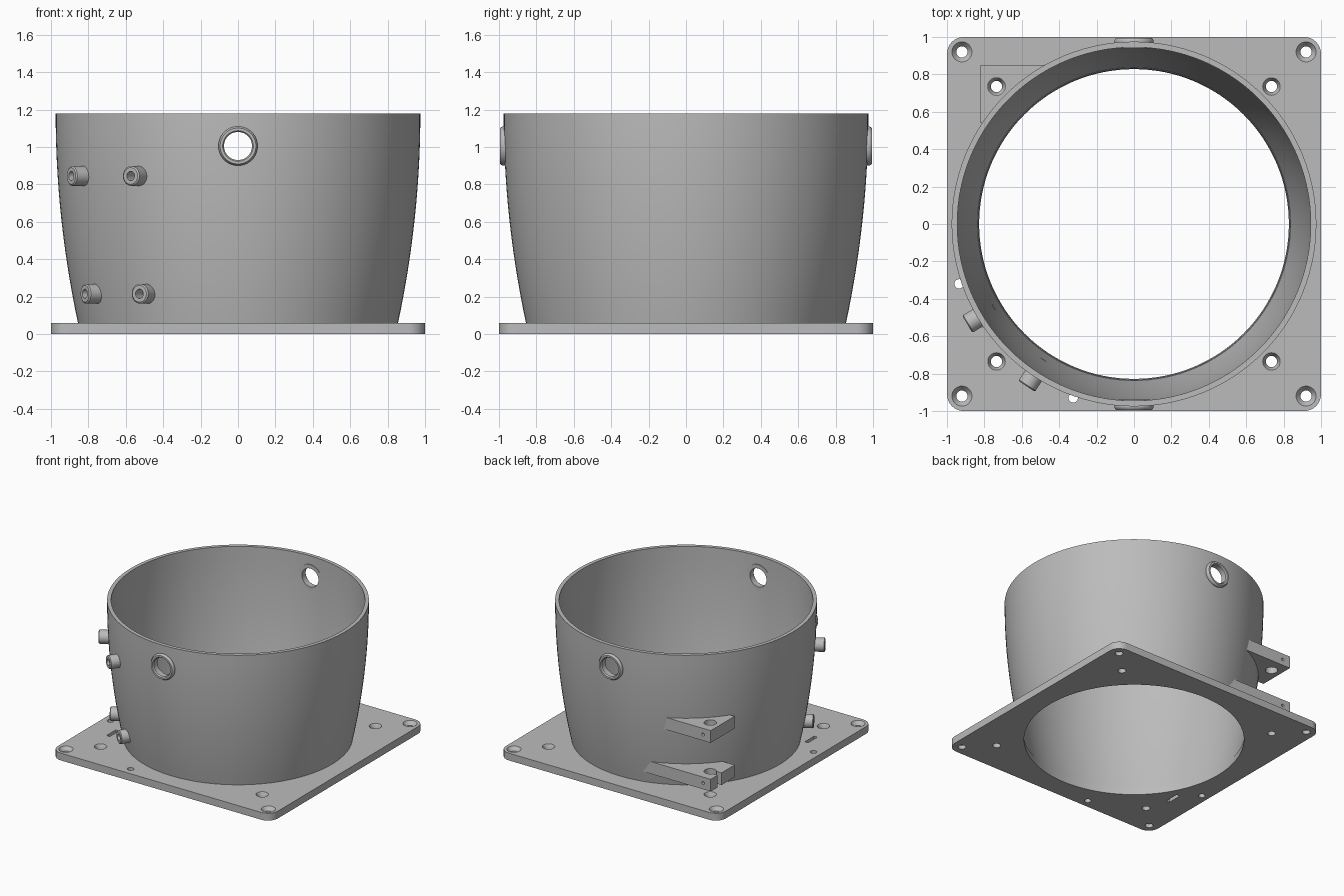
import bpy, bmesh, math
from mathutils import Matrix, Vector

old = bpy.data.objects.get("Cube")
if old:
    bpy.data.objects.remove(old, do_unlink=True)

grey = bpy.data.materials.new("light grey")
grey.use_nodes = True
GREY = (0.5, 0.5, 0.5, 1)
grey.diffuse_color = GREY
grey.node_tree.nodes["Principled BSDF"].inputs["Base Color"].default_value = GREY


def make(name, bm, matrix=Matrix()):
    bmesh.ops.transform(bm, matrix=matrix, verts=bm.verts)
    bmesh.ops.recalc_face_normals(bm, faces=bm.faces)
    mesh = bpy.data.meshes.new(name)
    bm.to_mesh(mesh)
    bm.free()
    mesh.materials.append(grey)
    obj = bpy.data.objects.new(name, mesh)
    bpy.context.collection.objects.link(obj)
    return obj


def lathe(name, profile, matrix=Matrix(), steps=48):
    """Revolve a closed (radius, height) profile about z."""
    bm = bmesh.new()
    rings = []
    for i in range(steps):
        a = math.tau * i / steps
        rings.append([bm.verts.new((r * math.cos(a), r * math.sin(a), z)) for r, z in profile])
    n = len(profile)
    for i in range(steps):
        p, q = rings[i], rings[(i + 1) % steps]
        for j in range(n):
            k = (j + 1) % n
            bm.faces.new((p[j], q[j], q[k], p[k]))
    return make(name, bm, matrix)


def rod(r1, r2, depth, matrix, steps=32):
    bm = bmesh.new()
    bmesh.ops.create_cone(bm, cap_ends=True, segments=steps, radius1=r1, radius2=r2, depth=depth)
    return make("cutter", bm, matrix)


def box(name, x0, x1, y0, y1, z0, z1):
    bm = bmesh.new()
    bmesh.ops.create_cube(bm, size=1)
    size = Matrix.Diagonal((x1 - x0, y1 - y0, z1 - z0, 1))
    return make(name, bm, Matrix.Translation(((x0 + x1) / 2, (y0 + y1) / 2, (z0 + z1) / 2)) @ size)


def cut(obj, cutters):
    """Subtract cutters, bake the result and remove the cutters."""
    for c in cutters:
        c.hide_render = True
        mod = obj.modifiers.new("cut", 'BOOLEAN')
        mod.operation, mod.solver, mod.object = 'DIFFERENCE', 'EXACT', c
    bpy.context.view_layer.update()
    mesh = bpy.data.meshes.new_from_object(obj.evaluated_get(bpy.context.evaluated_depsgraph_get()))
    obj.modifiers.clear()
    obj.data = mesh
    for c in cutters:
        bpy.data.objects.remove(c, do_unlink=True)


def at(x, y, z):
    return Matrix.Translation((x, y, z))


ALONG_Y = Matrix.Rotation(math.pi / 2, 4, 'X')
HEIGHT, BASE = 1.18, 0.06
parts = []


def outer_radius(z):
    return 0.975 - 0.119 * ((HEIGHT - z) / (HEIGHT - BASE)) ** 2


def inner_radius(z):
    return 0.945 - 0.12 * ((HEIGHT - z) / HEIGHT) ** 2


# Base plate: rounded square with a large opening
bm = bmesh.new()
bmesh.ops.create_cube(bm, size=1)
bmesh.ops.scale(bm, vec=(2, 2, BASE), verts=bm.verts)
upright = [e for e in bm.edges if abs(e.verts[0].co.z - e.verts[1].co.z) > 0.01]
bmesh.ops.bevel(bm, geom=upright, offset=0.09, segments=8, profile=0.5, affect='EDGES')
plate = make("base_plate", bm, at(0, 0, BASE / 2))
cutters = [rod(0.826, 0.836, 0.1, at(0, 0, 0.03), 128)]
for sx in (-1, 1):
    for sy in (-1, 1):
        for d, wide, narrow in ((0.92, 0.055, 0.03), (0.735, 0.048, 0.03)):
            cutters.append(rod(narrow, narrow, 0.2, at(sx * d, sy * d, 0.03)))
            cutters.append(rod(narrow, wide, 0.032, at(sx * d, sy * d, 0.046)))
for x, y in ((-0.935, -0.32), (-0.325, -0.93)):
    cutters.append(rod(0.025, 0.025, 0.2, at(x, y, 0.03)))
cutters.append(box("cutter", -0.81, -0.78, -0.55, -0.43, -0.1, 0.2))
cut(plate, cutters)
parts.append(plate)

# Tub wall: flared shell with two port holes
levels = 14
zs = [BASE - 0.01 + (HEIGHT - BASE + 0.01) * i / levels for i in range(levels + 1)]
profile = [(outer_radius(z), z) for z in zs] + [(inner_radius(z), z) for z in reversed(zs)]
tub = lathe("tub_wall", profile, steps=128)
PORT_Z = 1.005
cut(tub, [rod(0.08, 0.08, 3, at(0, 0, PORT_Z) @ ALONG_Y, 48)])
parts.append(tub)

# Port rings on front and back
ring = [(0.075, 0.938), (0.075, 0.985), (0.082, 0.995), (0.096, 0.995), (0.105, 0.98), (0.105, 0.938)]
for name, turn in (("front_port_ring", 1), ("back_port_ring", -1)):
    spin = Matrix.Rotation(turn * math.pi / 2, 4, 'X')
    parts.append(lathe(name, ring, at(0, 0, PORT_Z) @ spin))

# Hollow standoff posts pointing outwards
for level, z, tip in (("upper", 0.845, 1.04), ("lower", 0.215, 0.955)):
    root = outer_radius(z) - 0.015
    for side, angle in (("outer", 211), ("inner", 236.5)):
        a = math.radians(angle)
        aim = Vector((math.cos(a), math.sin(a), 0)).to_track_quat('Z', 'Y').to_matrix().to_4x4()
        tube = [(0.025, root), (0.025, tip), (0.045, tip), (0.053, tip - 0.006), (0.053, root)]
        parts.append(lathe(f"{level}_{side}_post", tube, at(0, 0, z) @ aim, 32))

# Corner brackets at the back, trimmed to the wall
for name, z, core, slotted in (("upper_bracket", 0.55, 0.925, False), ("lower_bracket", 0.15, 0.872, True)):
    bracket = box(name, -0.82, -0.15, 0.54, 0.85, z, z + 0.1)
    cutters = [rod(core, core, 0.5, at(0, 0, z), 128),
               rod(0.047, 0.047, 0.5, at(-0.735, 0.735, z)),
               rod(0.012, 0.012, 0.12, at(-0.75, 0.85, z + 0.05) @ ALONG_Y, 16)]
    if slotted:
        cutters.append(box("cutter", -0.9, -0.735, 0.71, 0.76, z - 0.1, z + 0.2))
    cut(bracket, cutters)
    parts.append(bracket)

# Smooth shading with sharp edges kept
bpy.ops.object.select_all(action='DESELECT')
for p in parts:
    p.select_set(True)
bpy.context.view_layer.objects.active = parts[0]
bpy.ops.object.shade_smooth_by_angle(angle=math.radians(30))
